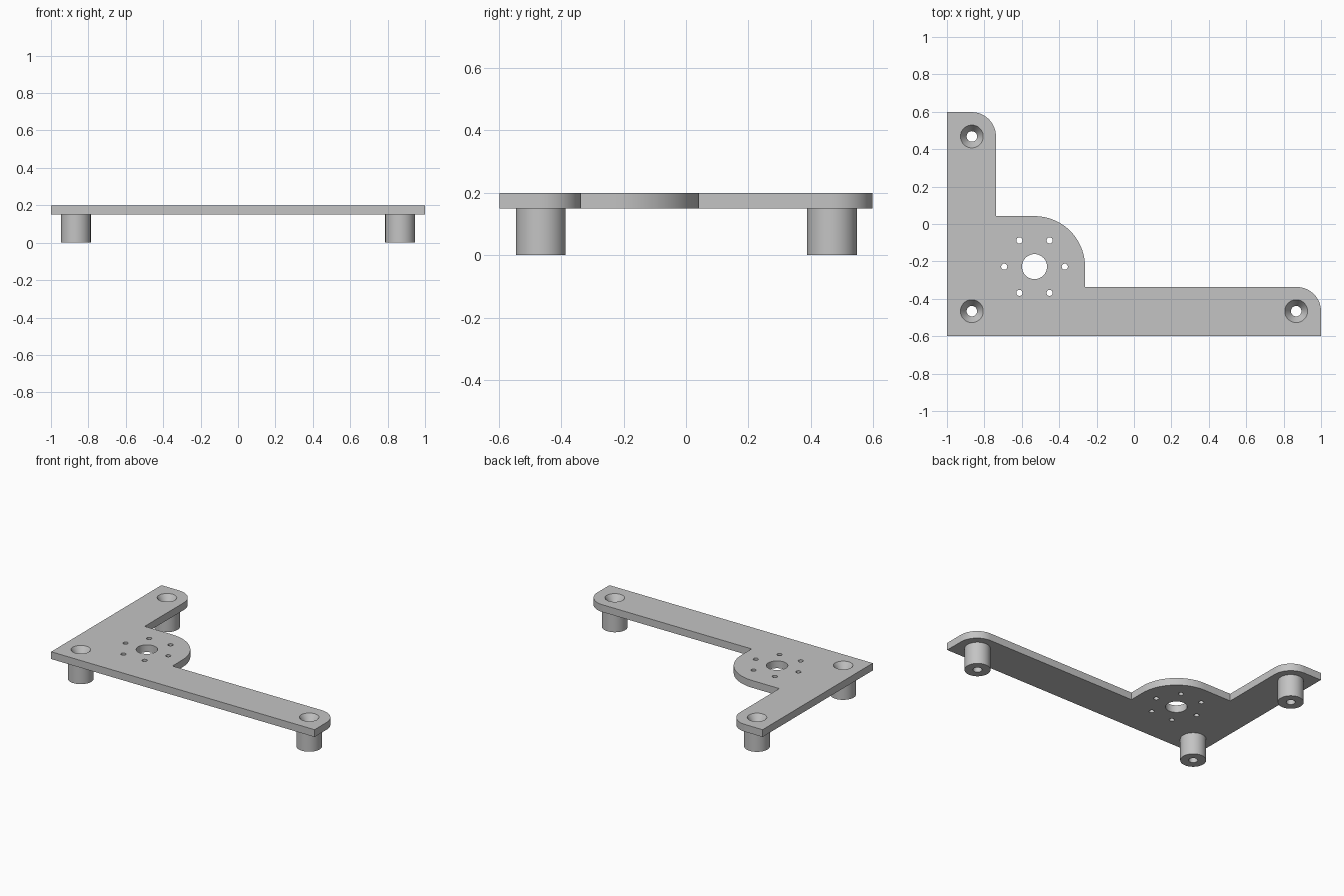
import bpy, bmesh, math

if "Cube" in bpy.data.objects:
    bpy.data.objects.remove(bpy.data.objects["Cube"])

GREY = bpy.data.materials.new("light_grey")
GREY.diffuse_color = (0.55, 0.55, 0.55, 1)
GREY.use_nodes = True
GREY.node_tree.nodes["Principled BSDF"].inputs["Base Color"].default_value = GREY.diffuse_color

PLATE_Z0, PLATE_Z1 = 0.15, 0.20
HALF_Y = 0.598
POSTS = {"post_back_left": (-0.867, 0.468),
         "post_front_left": (-0.867, -0.466),
         "post_front_right": (0.867, -0.466)}
HUB = (-0.532, -0.228)
SINK_R, BORE_R, POST_R = 0.061, 0.028, 0.08


def arc(cx, cy, r, a0, a1, n):
    """Points on an arc, angles in degrees."""
    return [(cx + r * math.cos(math.radians(a0 + (a1 - a0) * i / n)),
             cy + r * math.sin(math.radians(a0 + (a1 - a0) * i / n))) for i in range(n + 1)]


def circle(cx, cy, r, n=48):
    return arc(cx, cy, r, 0, 360, n)[:-1]


def finish(obj):
    """Assign the material and smooth the round walls only."""
    obj.data.materials.clear()
    obj.data.materials.append(GREY)
    bpy.ops.object.select_all(action='DESELECT')
    obj.select_set(True)
    bpy.context.view_layer.objects.active = obj
    bpy.ops.object.shade_smooth_by_angle(angle=math.radians(30))


def plate(name, loops):
    """Extruded flat plate: first loop is the outline, the others are holes."""
    curve = bpy.data.curves.new(name + "_profile", 'CURVE')
    curve.dimensions = '2D'
    curve.fill_mode = 'BOTH'
    curve.extrude = (PLATE_Z1 - PLATE_Z0) / 2
    for pts in loops:
        s = curve.splines.new('POLY')
        s.points.add(len(pts) - 1)
        for p, (x, y) in zip(s.points, pts):
            p.co = (x, y, 0, 1)
        s.use_cyclic_u = True
    helper = bpy.data.objects.new(name + "_profile", curve)
    bpy.context.collection.objects.link(helper)
    bpy.context.view_layer.update()
    graph = bpy.context.evaluated_depsgraph_get()
    mesh = bpy.data.meshes.new_from_object(helper.evaluated_get(graph))
    bpy.data.objects.remove(helper)
    bm = bmesh.new()
    bm.from_mesh(mesh)
    bmesh.ops.remove_doubles(bm, verts=bm.verts, dist=1e-5)
    bmesh.ops.translate(bm, verts=bm.verts, vec=(0, 0, (PLATE_Z0 + PLATE_Z1) / 2))
    bmesh.ops.recalc_face_normals(bm, faces=bm.faces)
    bm.to_mesh(mesh)
    bm.free()
    obj = bpy.data.objects.new(name, mesh)
    bpy.context.collection.objects.link(obj)
    finish(obj)


def lathe(name, x, y, profile, n=48):
    """Closed ring turned from an (r, z) profile."""
    bm = bmesh.new()
    rings = [[bm.verts.new((px, py, z)) for px, py in circle(0, 0, r, n)] for r, z in profile]
    for a, b in zip(rings, rings[1:] + rings[:1]):
        for i in range(n):
            j = (i + 1) % n
            bm.faces.new((a[i], a[j], b[j], b[i]))
    bmesh.ops.recalc_face_normals(bm, faces=bm.faces)
    mesh = bpy.data.meshes.new(name)
    bm.to_mesh(mesh)
    bm.free()
    obj = bpy.data.objects.new(name, mesh)
    obj.location = (x, y, 0)
    bpy.context.collection.objects.link(obj)
    finish(obj)


# L-shaped plate with rounded arm ends and a rounded hub in the inner corner
outline = [(-1, -HALF_Y), (1, -HALF_Y)]
outline += arc(0.87, -0.467, 0.13, 0, 90, 16)
outline += [(-0.262, -0.337)]
outline += arc(HUB[0], HUB[1], 0.27, 0, 90, 28)
outline += [(-0.738, HUB[1] + 0.27)]
outline += arc(-0.868, HALF_Y - 0.13, 0.13, 0, 90, 16)
outline += [(-1, HALF_Y)]

# Hub bore, six bolt holes, and the screw holes above the posts
holes = [circle(*HUB, 0.067)]
holes += [circle(x, y, 0.0165, 24) for x, y in circle(*HUB, 0.162, 6)]
holes += [circle(x, y, SINK_R) for x, y in POSTS.values()]
plate("mounting_plate", [outline] + holes)

# Hollow posts, each with a conical screw seat filling the plate hole
for name, (x, y) in POSTS.items():
    lathe(name, x, y, [(BORE_R, 0), (POST_R, 0), (POST_R, PLATE_Z0),
                       (SINK_R, PLATE_Z0), (SINK_R, PLATE_Z1), (BORE_R, PLATE_Z0)])
